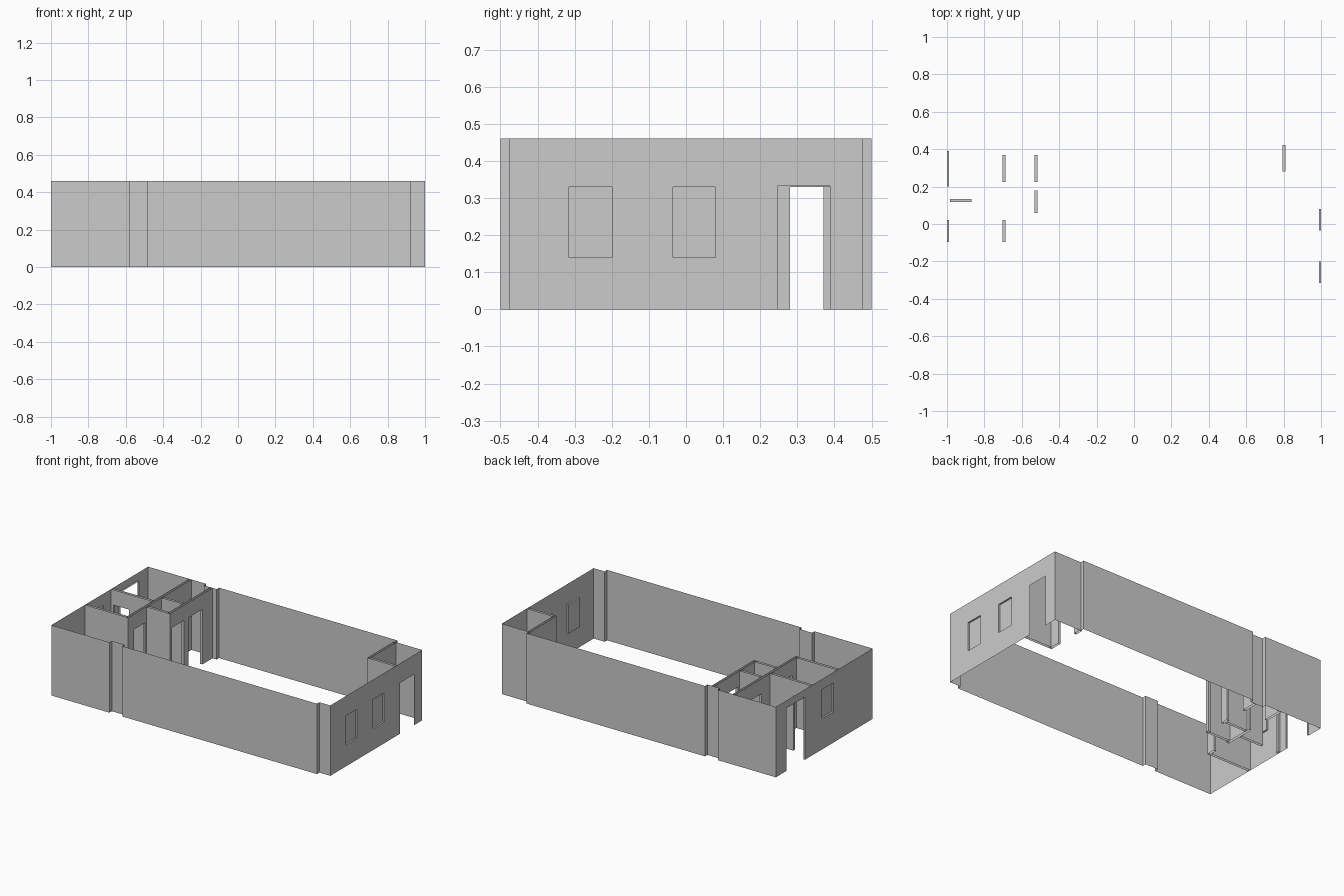
import bpy, bmesh

if "Cube" in bpy.data.objects:
    bpy.data.objects.remove(bpy.data.objects["Cube"])

H = 0.46      # wall height
T = 0.011     # depth of openings in the outer shell
P = 0.016     # partition thickness


def finish(name, bm):
    bmesh.ops.remove_doubles(bm, verts=bm.verts, dist=1e-5)
    bmesh.ops.recalc_face_normals(bm, faces=bm.faces)
    me = bpy.data.meshes.new(name)
    bm.to_mesh(me)
    bm.free()
    ob = bpy.data.objects.new(name, me)
    bpy.context.collection.objects.link(ob)


def wall(name, x0, x1, y0, y1, openings=(), outer=None):
    """Hollow wall without caps; with 'outer' set, a single skin at that
    coordinate. Openings: (start, end, bottom, top, has_reveal); those with
    bottom > 0 are windows closed by a pane set to the inner side."""
    along_x = (x1 - x0) > (y1 - y0)
    (a, b), (c, d) = ((x0, x1), (y0, y1)) if along_x else ((y0, y1), (x0, x1))
    skins = (c, d) if outer is None else (outer,)
    bm = bmesh.new()

    def face(pts):
        bm.faces.new([bm.verts.new((u, v, z) if along_x else (v, u, z)) for u, v, z in pts])

    def skin(v, u0, u1, z0, z1):
        face([(u0, v, z0), (u1, v, z0), (u1, v, z1), (u0, v, z1)])

    def jamb(u, z0, z1):
        face([(u, c, z0), (u, d, z0), (u, d, z1), (u, c, z1)])

    def ledge(z, u0, u1):
        face([(u0, c, z), (u1, c, z), (u1, d, z), (u0, d, z)])

    u = a
    for s, e, z0, z1, reveal in sorted(openings):
        for v in skins:
            skin(v, u, s, 0, H)
            skin(v, s, e, z1, H)
            if z0 > 0:
                skin(v, s, e, 0, z0)
        if reveal:
            jamb(s, z0, z1)
            jamb(e, z0, z1)
            ledge(z1, s, e)
        if z0 > 0:
            ledge(z0, s, e)
            skin(c if outer == d else d, s, e, z0, z1)
        u = e
    for v in skins:
        skin(v, u, b, 0, H)
    if outer is None:
        jamb(a, 0, H)
        jamb(b, 0, H)
    finish(name, bm)


def long_side(name, sgn, end):
    """Single-skin stepped long wall; sgn -1 is the front, +1 the back."""
    path = [(-1, .5), (-.58, .5), (-.58, .475), (-.487, .475), (-.487, .5),
            (end, .5), (end, .475), (1, .475)]
    bm = bmesh.new()
    for (xa, ya), (xb, yb) in zip(path, path[1:]):
        bm.faces.new([bm.verts.new(p) for p in (
            (xa, sgn * ya, 0), (xb, sgn * yb, 0), (xb, sgn * yb, H), (xa, sgn * ya, H))])
    finish(name, bm)


# outer shell
long_side("front_wall", -1, 0.921)
long_side("back_wall", 1, 0.803)
wall("left_wall", -1, -1 + T, -0.5, 0.5,
     [(-0.095, 0.022, 0.20, 0.39, True), (0.2, 0.39, 0, 0.41, True)], outer=-1)
wall("right_wall", 1 - T, 1, -0.475, 0.475,
     [(-0.315, -0.2, 0.14, 0.33, True), (-0.035, 0.08, 0.14, 0.33, True),
      (0.247, 0.388, 0, 0.333, False)], outer=1)

# partitions of the left rooms
D = 0.36
wall("inner_room_wall", -0.703, -0.703 + P, -0.153, 0.5,
     [(-0.095, 0.022, 0, D, True), (0.225, 0.37, 0, D, True)])
wall("hall_wall", -0.533, -0.533 + P, 0.035, 0.475,
     [(0.058, 0.178, 0, D, True), (0.225, 0.37, 0, D, True)])
wall("room_front_wall", -1, -0.703, -0.153, -0.153 + P)
wall("room_divider", -1, -0.703, 0.118, 0.118 + P, [(-0.983, -0.87, 0, D, True)])
wall("closet_front_wall", -0.687, -0.533, 0.035, 0.035 + P)
wall("closet_back_wall", -0.687, -0.533, 0.19, 0.19 + P)

# small room by the right door
wall("porch_side_wall", 0.795, 0.795 + P, 0.2, 0.475, [(0.28, 0.423, 0, 0.33, True)])
wall("porch_front_wall", 0.795 + P, 1, 0.2, 0.2 + P)
